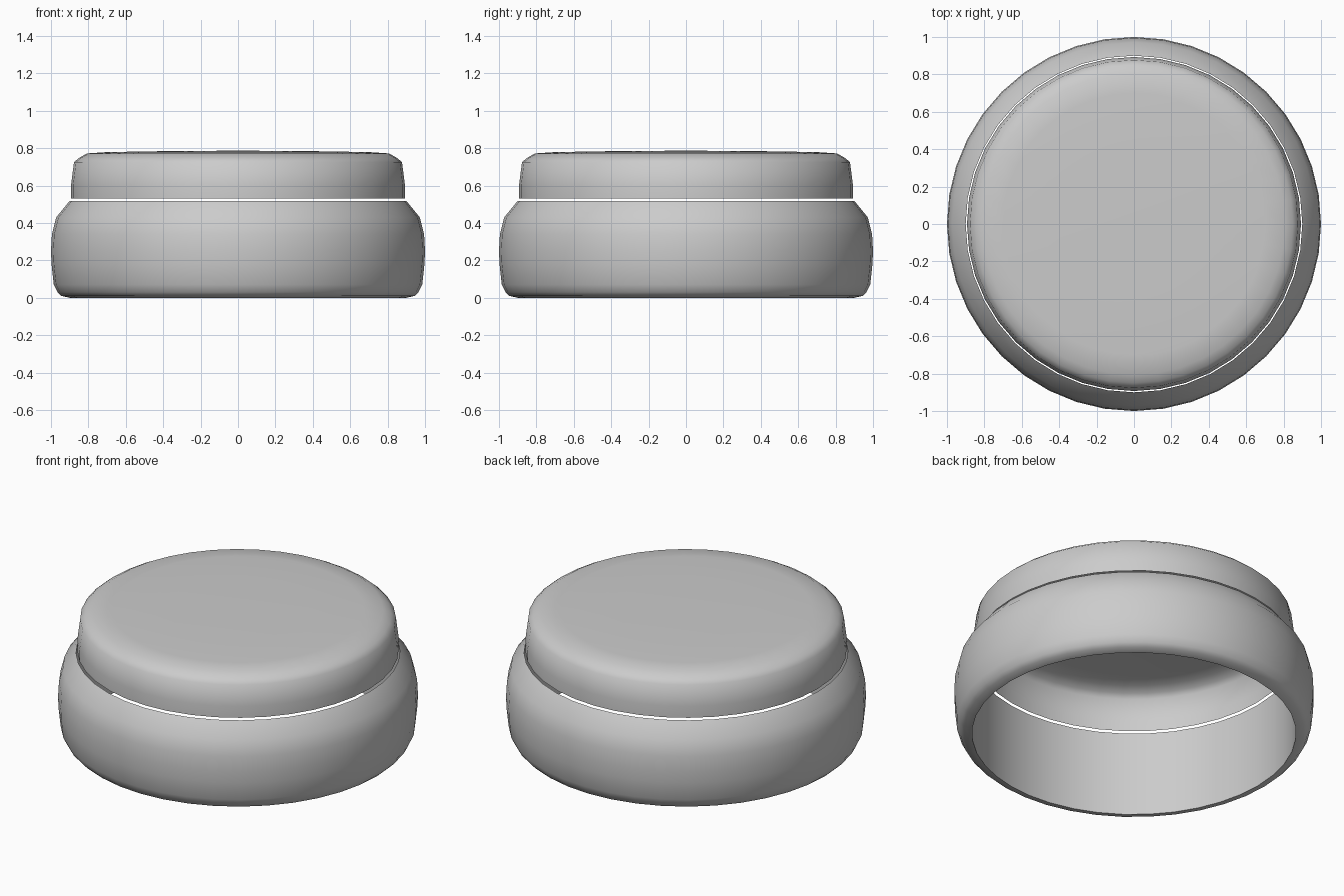
import bpy, bmesh, math

if "Cube" in bpy.data.objects:
    bpy.data.objects.remove(bpy.data.objects["Cube"])

SEGMENTS = 40


def lathe(name, profile, closed=False):
    """Spin an (r, z) profile around the z axis; r = 0 becomes a single pole."""
    bm = bmesh.new()
    rings = []
    for r, z in profile:
        if r == 0:
            rings.append([bm.verts.new((0, 0, z))] * SEGMENTS)
        else:
            angles = [2 * math.pi * i / SEGMENTS for i in range(SEGMENTS)]
            rings.append([bm.verts.new((r * math.cos(a), r * math.sin(a), z)) for a in angles])
    pairs = list(zip(rings, rings[1:]))
    if closed:
        pairs.append((rings[-1], rings[0]))
    for low, high in pairs:
        for i in range(SEGMENTS):
            j = (i + 1) % SEGMENTS
            corners = [low[i], low[j], high[j], high[i]]
            bm.faces.new(list(dict.fromkeys(corners)))
    mesh = bpy.data.meshes.new(name)
    bm.to_mesh(mesh)
    bm.free()
    obj = bpy.data.objects.new(name, mesh)
    bpy.context.collection.objects.link(obj)
    bpy.ops.object.select_all(action='DESELECT')
    obj.select_set(True)
    bpy.context.view_layer.objects.active = obj
    bpy.ops.object.shade_smooth_by_angle(angle=math.radians(50))
    return obj


# Bulging outer band with a straight bore
lathe("base_ring", [(0.90, 0.0), (0.945, 0.01), (0.965, 0.03), (0.985, 0.07),
                    (0.997, 0.18), (1.0, 0.25), (0.995, 0.34), (0.972, 0.43),
                    (0.90, 0.518)], closed=True)

# Hollow rounded lid, open underneath, floating just above the ring
lathe("lid", [(0.893, 0.53), (0.893, 0.60), (0.877, 0.725), (0.85, 0.748),
              (0.807, 0.772), (0.70, 0.779), (0.40, 0.784), (0, 0.787)])
